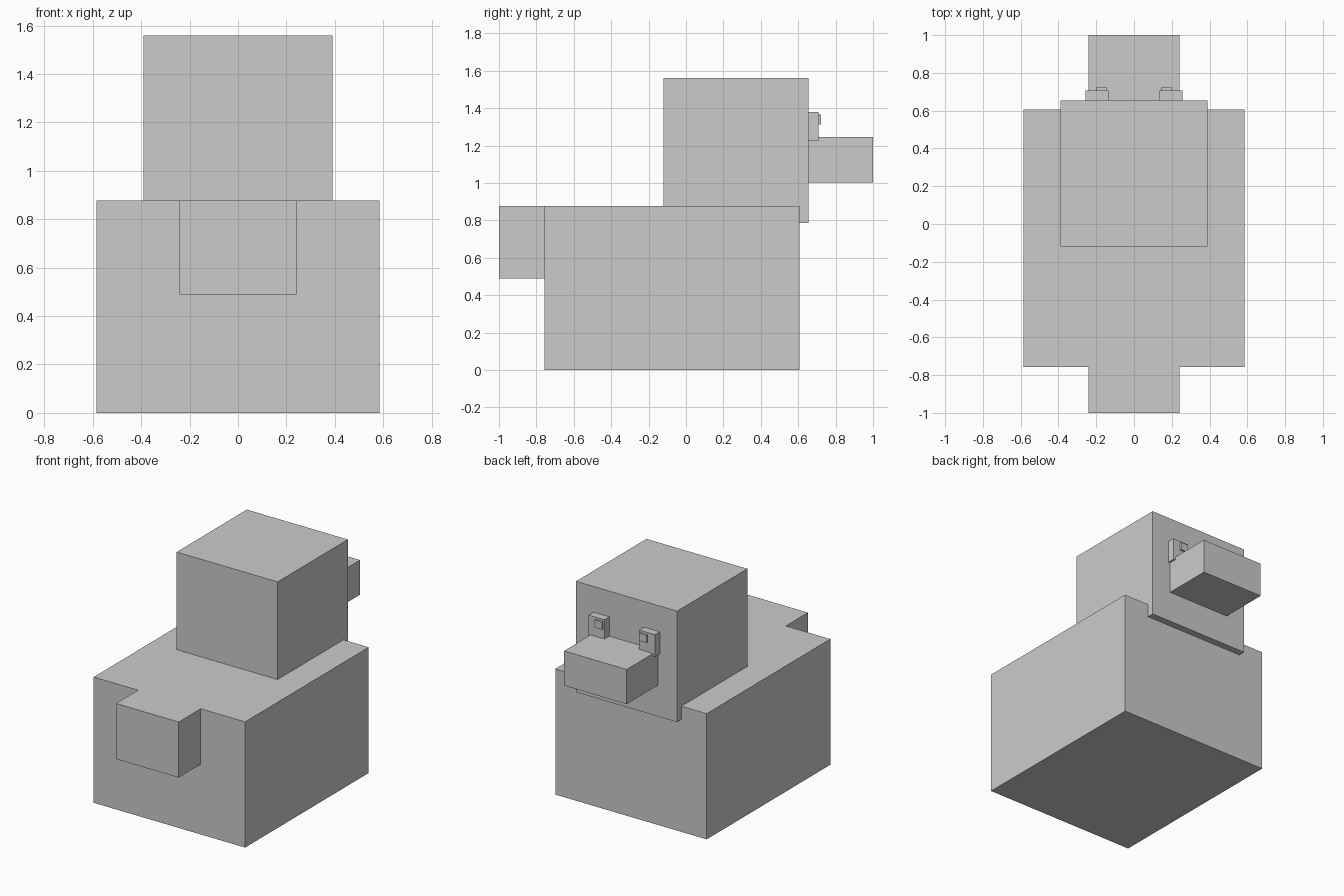
import bpy
from mathutils import Vector

default = bpy.data.objects.get("Cube")
if default:
    bpy.data.objects.remove(default, do_unlink=True)

# Single flat grey
grey = bpy.data.materials.new("light_grey")
grey.use_nodes = True
colour = (0.6, 0.6, 0.6, 1.0)
grey.diffuse_color = colour
grey.node_tree.nodes["Principled BSDF"].inputs["Base Color"].default_value = colour


def block(name, x, y, z):
    """Box spanning the given (low, high) ranges."""
    low, high = (Vector(corner) for corner in zip(x, y, z))
    bpy.ops.mesh.primitive_cube_add(size=1, location=(low + high) / 2)
    obj = bpy.context.object
    obj.name = name
    obj.scale = high - low
    bpy.ops.object.transform_apply(location=False, rotation=False, scale=True)
    obj.data.materials.append(grey)
    return obj


# Body and tail, flush along the top
block("body", (-0.585, 0.585), (-0.757, 0.607), (0, 0.878))
block("tail", (-0.242, 0.242), (-1, -0.757), (0.49, 0.878))

# Head overhangs the body and carries the beak
block("head", (-0.39, 0.39), (-0.12, 0.655), (0.785, 1.56))
block("beak", (-0.242, 0.242), (0.655, 1), (1.003, 1.245))

# Eyes with raised pupils, mirrored across the middle
for side, sign in (("left", 1), ("right", -1)):
    for part, inner, outer, y, z in (
        ("eye", 0.134, 0.256, (0.655, 0.708), (1.225, 1.38)),
        ("pupil", 0.144, 0.2, (0.708, 0.722), (1.312, 1.366)),
    ):
        block(f"{side}_{part}", sorted((sign * inner, sign * outer)), y, z)
